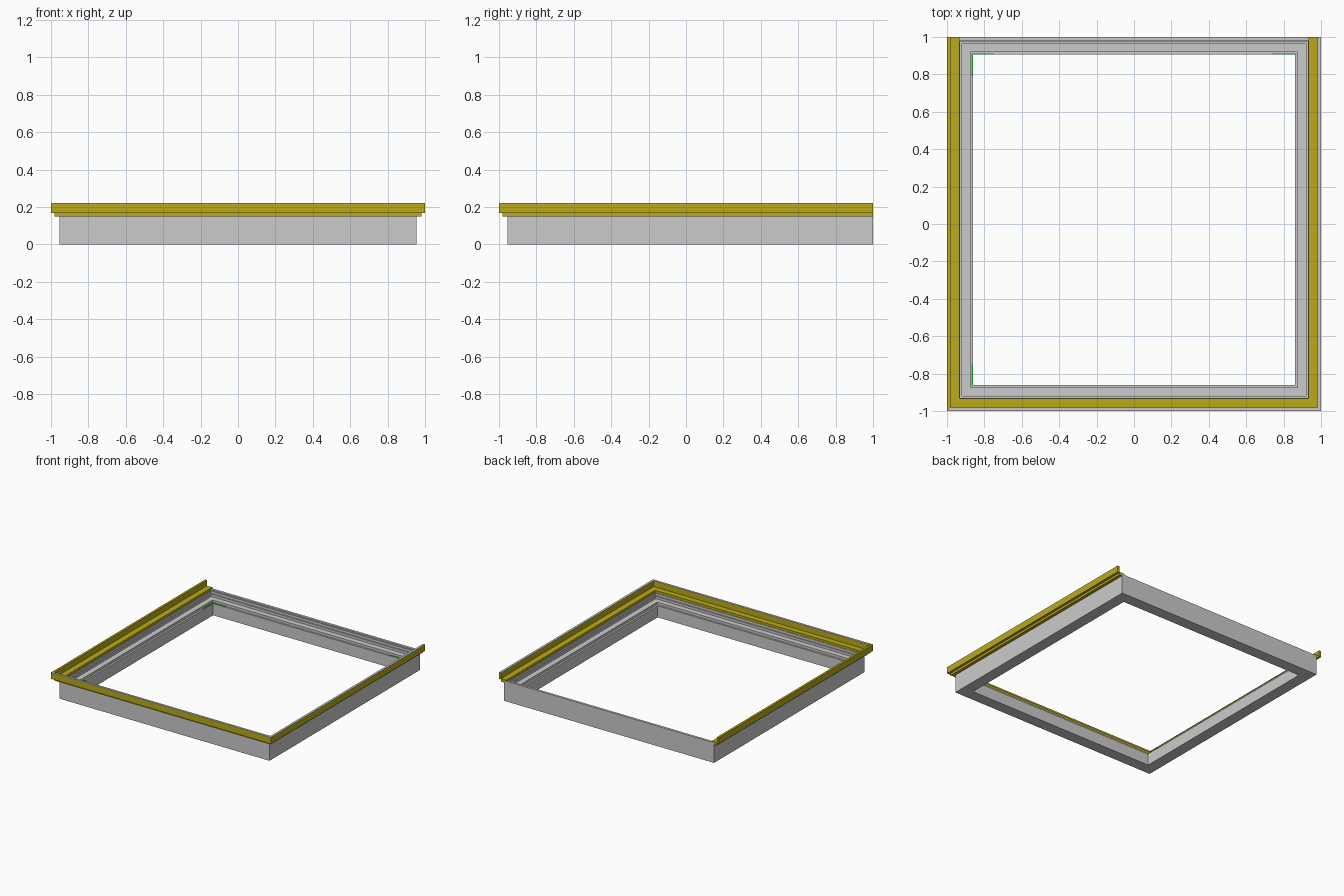
import bpy, bmesh

if "Cube" in bpy.data.objects:
    bpy.data.objects.remove(bpy.data.objects["Cube"])


def paint(name, rgb):
    m = bpy.data.materials.new(name)
    m.diffuse_color = (*rgb, 1)
    m.use_nodes = True
    m.node_tree.nodes["Principled BSDF"].inputs["Base Color"].default_value = m.diffuse_color
    return m


YELLOW = paint("yellow", (0.50, 0.40, 0.01))
GREEN = paint("green", (0.02, 0.75, 0.05))

# Inner opening: half width, front and back edges
HX, YF, YB = 0.86, -0.86, 0.905


def sweep(name, profile, stations, closed=False, mat=None):
    """Sweep a (outward offset, height) profile along mitred corner stations."""
    bm = bmesh.new()
    rings = [[bm.verts.new((x + sx * t, y + sy * t, z)) for t, z in profile]
             for x, y, sx, sy in stations]
    n, k = len(profile), len(rings)
    for i in range(k if closed else k - 1):
        a, b = rings[i], rings[(i + 1) % k]
        for j in range(n):
            bm.faces.new((a[j], a[(j + 1) % n], b[(j + 1) % n], b[j]))
    if not closed:
        bm.faces.new(rings[0])
        bm.faces.new(rings[-1])
    bmesh.ops.recalc_face_normals(bm, faces=bm.faces)
    me = bpy.data.meshes.new(name)
    bm.to_mesh(me)
    bm.free()
    ob = bpy.data.objects.new(name, me)
    bpy.context.collection.objects.link(ob)
    if mat:
        me.materials.append(mat)
    return ob


def box(name, x0, x1, y0, y1, z0, z1, mat=None):
    w = y1 - y0
    sweep(name, [(0, z0), (w, z0), (w, z1), (0, z1)],
          [(x0, y0, 0, 1), (x1, y0, 0, 1)], mat=mat)


# Four-sided grey frame with stepped inner rebates
corners = [(-HX, YF, -1, -1), (HX, YF, 1, -1), (HX, YB, 1, 1), (-HX, YB, -1, 1)]
frame_profile = [(0, 0), (0.095, 0), (0.095, 0.165), (0.075, 0.165), (0.075, 0.155),
                 (0.07, 0.155), (0.07, 0.135), (0.06, 0.135), (0.06, 0.115),
                 (0.015, 0.115), (0.015, 0.095), (0, 0.095)]
sweep("frame", frame_profile, corners, True)

# Yellow angle trim around left, front and right, open at the back
left_end, right_end = (-HX, 1.0, -1, 0), (HX, 1.0, 1, 0)
trim_path = [left_end, corners[0], corners[1], right_end]
trim_profile = [(0.074, 0.15), (0.12, 0.15), (0.12, 0.168), (0.14, 0.168), (0.14, 0.22),
                (0.122, 0.22), (0.122, 0.174), (0.074, 0.174)]
sweep("edge_trim", trim_profile, trim_path, mat=YELLOW)

# Grey capping strip on the front and right trim
sweep("trim_cap", [(0.122, 0.219), (0.14, 0.219), (0.14, 0.222), (0.122, 0.222)], trim_path[1:])

# Green marker strips on the inner lip
for i, (x0, x1) in enumerate([(-0.868, -0.75), (0.74, 0.868)]):
    box(f"back_marker_{i}", x0, x1, YB + 0.002, YB + 0.01, 0.093, 0.1, GREEN)
for i, (y0, y1) in enumerate([(-0.87, -0.75), (0.79, 0.91)]):
    box(f"left_marker_{i}", -HX - 0.01, -HX - 0.002, y0, y1, 0.093, 0.1, GREEN)
